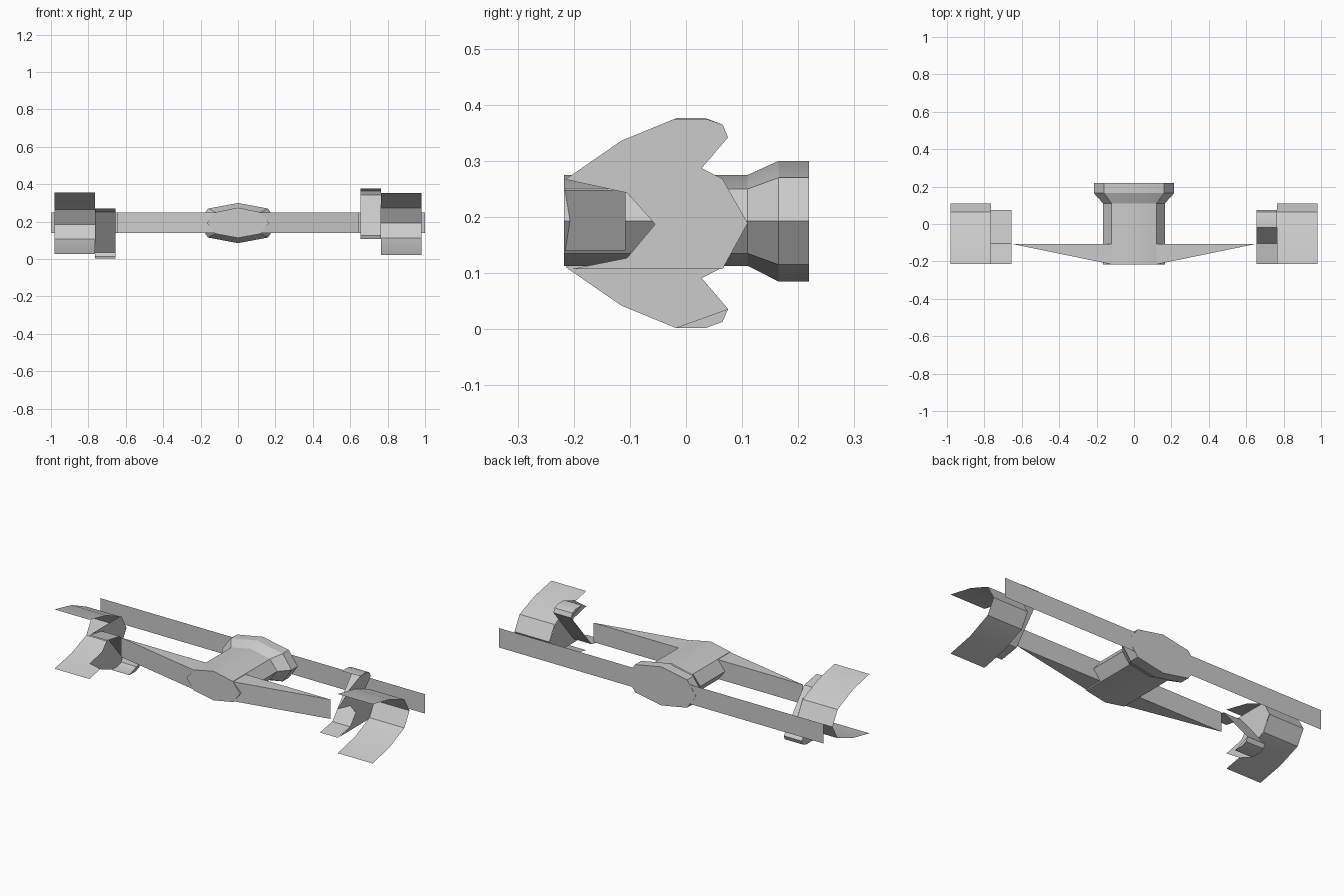
import bpy, bmesh, math

cube = bpy.data.objects.get("Cube")
if cube:
    bpy.data.objects.remove(cube, do_unlink=True)

grey = bpy.data.materials.new("plain_grey")
grey.use_nodes = True
grey.diffuse_color = (0.6, 0.6, 0.6, 1)
grey.node_tree.nodes["Principled BSDF"].inputs["Base Color"].default_value = (0.6, 0.6, 0.6, 1)

MID_Z = 0.189  # height of the long axis


def finish(name, bm):
    """Turn a bmesh into a named grey object with sharp creases kept."""
    bmesh.ops.recalc_face_normals(bm, faces=bm.faces)
    mesh = bpy.data.meshes.new(name)
    bm.to_mesh(mesh)
    bm.free()
    mesh.materials.append(grey)
    obj = bpy.data.objects.new(name, mesh)
    bpy.context.collection.objects.link(obj)
    bpy.ops.object.select_all(action='DESELECT')
    obj.select_set(True)
    bpy.context.view_layer.objects.active = obj
    bpy.ops.object.shade_smooth_by_angle(angle=math.radians(25))
    return obj


def loft(name, rings, closed=True, caps=False):
    """Join rings of points with quads."""
    bm = bmesh.new()
    loops = [[bm.verts.new(p) for p in ring] for ring in rings]
    for a, b in zip(loops, loops[1:]):
        for i in range(len(a) if closed else len(a) - 1):
            j = (i + 1) % len(a)
            bm.faces.new((a[i], a[j], b[j], b[i]))
    if caps:
        bm.faces.new(loops[0])
        bm.faces.new(loops[-1])
    return finish(name, bm)


def sheet(name, points):
    """Single flat face."""
    bm = bmesh.new()
    bm.faces.new([bm.verts.new(p) for p in points])
    return finish(name, bm)


# Central body: flattened eight-sided section, flared at the back
def section(y, half_width, shoulder, shoulder_up, top, shoulder_down, bottom):
    mid = 0.193
    return [(half_width, y, mid), (shoulder, y, shoulder_up), (0, y, top),
            (-shoulder, y, shoulder_up), (-half_width, y, mid),
            (-shoulder, y, shoulder_down), (0, y, bottom), (shoulder, y, shoulder_down)]


slim = (0.165, 0.12, 0.25, 0.275, 0.135, 0.113)
flare = (0.215, 0.16, 0.27, 0.3, 0.115, 0.085)
loft("body", [section(-0.217, *slim), section(0.11, *slim),
              section(0.165, *flare), section(0.219, *flare)], caps=True)

# Pod side plate with hooked blade, as (y, z)
plate = [(-0.215, 0.267), (-0.115, 0.336), (-0.02, 0.375), (0.035, 0.375),
         (0.065, 0.365), (0.075, 0.342), (0.028, 0.287), (0.065, 0.268),
         (0.11, 0.189), (0.065, 0.107), (-0.205, 0.107), (-0.105, 0.127),
         (-0.055, 0.187), (-0.105, 0.243)]
# Inner strip and outer shell paths
strip = [(-0.215, 0.108), (-0.105, 0.127), (-0.055, 0.187), (0.028, 0.287),
         (0.075, 0.342), (0.065, 0.365), (0.035, 0.376), (-0.02, 0.376)]
shell = [(-0.215, 0.352), (-0.065, 0.322), (0.065, 0.272), (0.11, 0.192),
         (0.065, 0.113), (-0.065, 0.055), (-0.215, 0.022)]

for side, label in ((1, "left"), (-1, "right")):
    # The right pod is the left one turned half a turn about the y axis
    def place(path, x):
        return [(side * x, y, MID_Z + side * (z - MID_Z)) for y, z in path]

    sheet(label + "_pod_plate", place(plate, 0.765))
    loft(label + "_pod_inner_strip", [place(strip, 0.655), place(strip, 0.765)], closed=False)
    sheet(label + "_pod_hook_cap", place(strip[4:], 0.656))
    loft(label + "_pod_outer_shell", [place(shell, 0.765), place(shell, 0.98)], closed=False)

    # Front wing: wedge tapering to a vertical edge
    low, high = 0.14, 0.248
    outline = [(0.115, -0.217), (0.645, -0.108), (0.115, -0.108)]
    loft(label + "_front_wing", [[(side * x, y, z) for x, y in outline] for z in (low, high)],
         caps=True)

    # Rear bar: thin upright sheet reaching past the pod
    sheet(label + "_rear_bar", [(side * x, 0.218, z) for x, z in
                                ((0.14, low), (1, low), (1, high), (0.14, high))])
